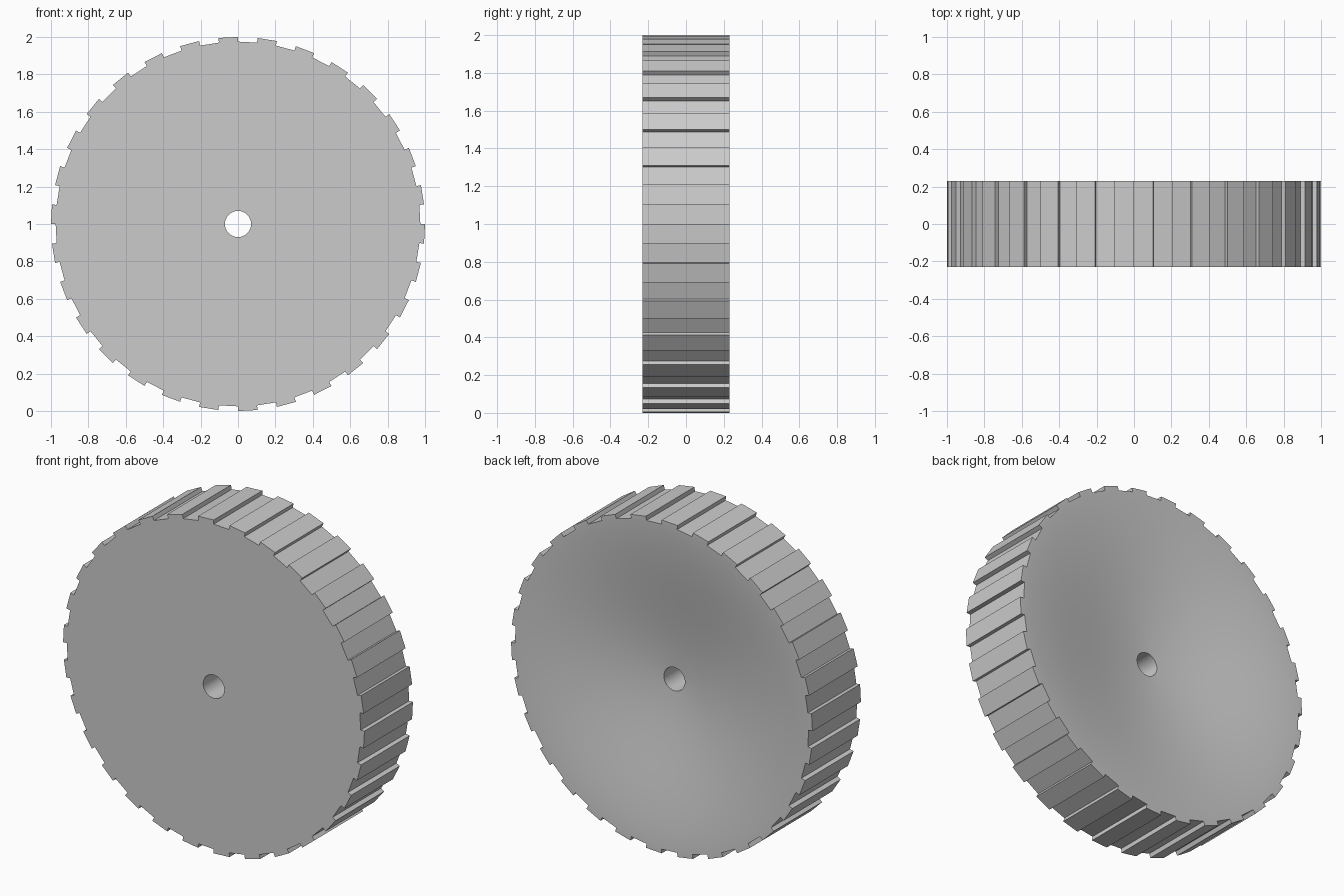
import bpy, bmesh, math

default = bpy.data.objects.get("Cube")
if default:
    bpy.data.objects.remove(default, do_unlink=True)

TEETH = 30
SECTORS = TEETH * 2
HALF = 0.23            # half the wheel width
TIP, ROOT, BORE = 1.0, 0.975, 0.07
DISH_DEPTH = 0.12
DISH_STEPS = 14

# Material
grey = bpy.data.materials.new("grey")
grey.use_nodes = True
colour = (0.6, 0.6, 0.6, 1)
grey.diffuse_color = colour
grey.node_tree.nodes["Principled BSDF"].inputs["Base Color"].default_value = colour


def dish_y(t):
    """Back surface from rim (t=0) to bore (t=1): a cone eased at both ends."""
    ease = t * t * (3 - 2 * t)
    return HALF - DISH_DEPTH * (0.4 * t + 0.6 * ease)


# Closed cross-section: flat front, rim, hollow back, bore
profile = [(BORE, -HALF), (ROOT, -HALF)]
for k in range(DISH_STEPS + 1):
    t = k / DISH_STEPS
    profile.append((ROOT + (BORE - ROOT) * t, dish_y(t)))

# Wheel body, turned around the y axis
bm = bmesh.new()
rings = []
for i in range(SECTORS):
    a = math.tau * i / SECTORS
    rings.append([bm.verts.new((r * math.sin(a), y, r * math.cos(a))) for r, y in profile])
tooth_faces = []
for i in range(SECTORS):
    here, after = rings[i], rings[(i + 1) % SECTORS]
    for j in range(len(profile)):
        n = (j + 1) % len(profile)
        face = bm.faces.new((here[j], here[n], after[n], after[j]))
        if j == 1 and i % 2:
            tooth_faces.append(face)

# Teeth: every other rim face raised outward
raised = bmesh.ops.extrude_discrete_faces(bm, faces=tooth_faces)["faces"]
for face in raised:
    for v in face.verts:
        v.co.x *= TIP / ROOT
        v.co.z *= TIP / ROOT
bmesh.ops.recalc_face_normals(bm, faces=bm.faces)
bmesh.ops.translate(bm, verts=bm.verts, vec=(0, 0, TIP))

mesh = bpy.data.meshes.new("toothed_wheel")
bm.to_mesh(mesh)
bm.free()
mesh.materials.append(grey)
wheel = bpy.data.objects.new("toothed_wheel", mesh)
bpy.context.collection.objects.link(wheel)

# Smooth dish and bore, crisp teeth
bpy.ops.object.select_all(action="DESELECT")
wheel.select_set(True)
bpy.context.view_layer.objects.active = wheel
bpy.ops.object.shade_smooth_by_angle(angle=math.radians(30))
